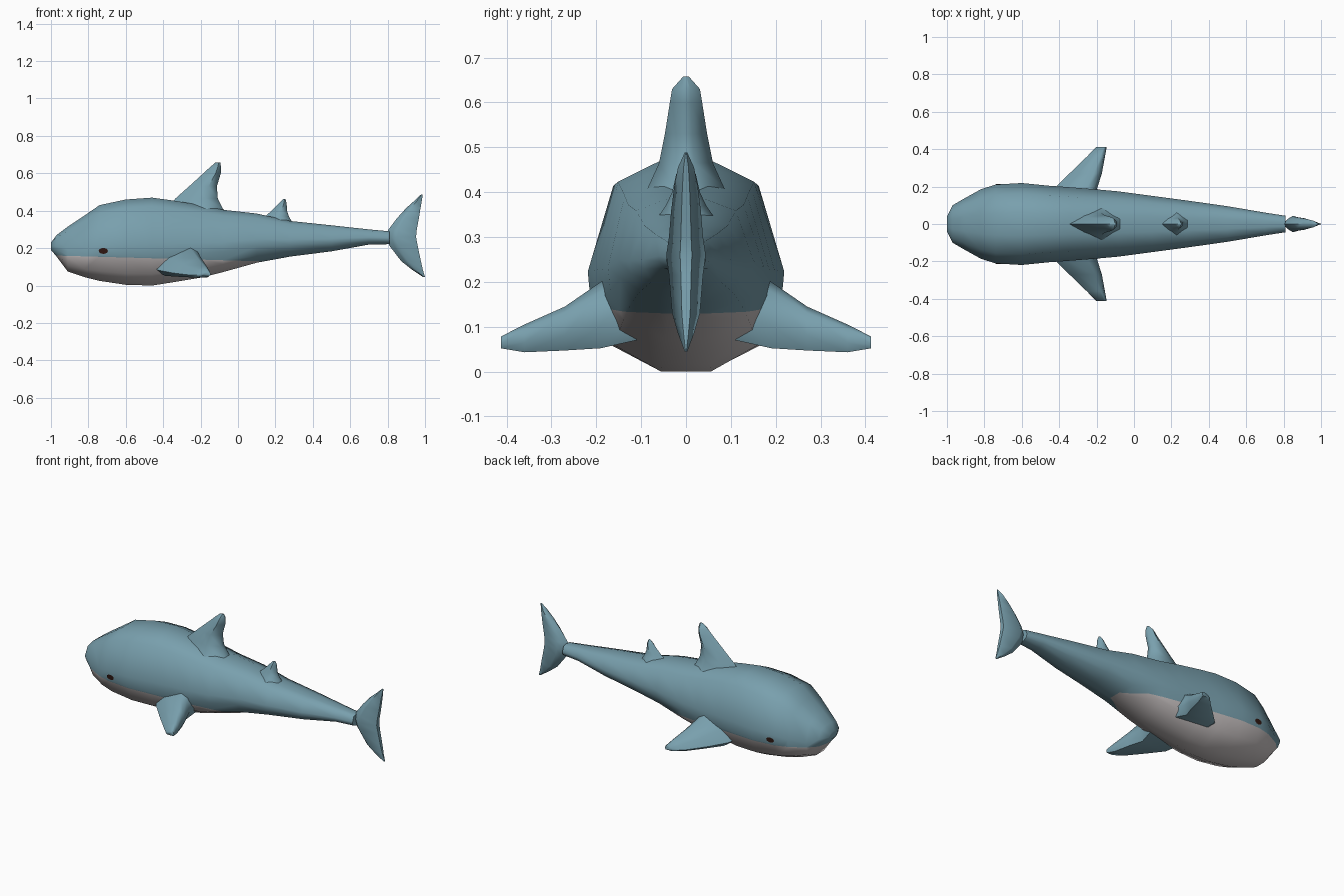
import bpy, bmesh, math
from mathutils import Vector
from mathutils.bvhtree import BVHTree


def material(name, rgb):
    m = bpy.data.materials.new(name)
    m.diffuse_color = (*rgb, 1)
    return m


blue = material("slate blue", (0.19, 0.35, 0.42))
white = material("belly grey", (0.58, 0.54, 0.54))
dark = material("eye dark", (0.03, 0.009, 0.006))


def loft(rings):
    """Skin a list of equal-length point rings and cap both ends."""
    bm = bmesh.new()
    vs = [[bm.verts.new(p) for p in r] for r in rings]
    n = len(vs[0])
    for a, b in zip(vs, vs[1:]):
        for i in range(n):
            j = (i + 1) % n
            bm.faces.new((a[i], a[j], b[j], b[i]))
    bm.faces.new(vs[0])
    bm.faces.new(vs[-1])
    bmesh.ops.recalc_face_normals(bm, faces=bm.faces)
    return bm


def finish(bm, name, mats, angle=60):
    me = bpy.data.meshes.new(name)
    bm.to_mesh(me)
    bm.free()
    ob = bpy.data.objects.new(name, me)
    bpy.context.collection.objects.link(ob)
    for m in mats:
        me.materials.append(m)
    bpy.ops.object.select_all(action='DESELECT')
    ob.select_set(True)
    bpy.context.view_layer.objects.active = ob
    bpy.ops.object.shade_smooth_by_angle(angle=math.radians(angle))
    return ob


# Body: stations of x, bottom z, top z, half width
stations = [
    (-1.0, 0.19, 0.23, 0.04), (-0.97, 0.155, 0.27, 0.10),
    (-0.91, 0.075, 0.315, 0.135), (-0.82, 0.045, 0.375, 0.185),
    (-0.74, 0.025, 0.43, 0.211), (-0.60, 0.004, 0.46, 0.219),
    (-0.46, 0.0, 0.47, 0.205), (-0.35, 0.017, 0.455, 0.197),
    (-0.20, 0.042, 0.43, 0.185), (-0.08, 0.072, 0.405, 0.174),
    (0.10, 0.122, 0.385, 0.15), (0.28, 0.155, 0.345, 0.126),
    (0.50, 0.183, 0.322, 0.095), (0.70, 0.219, 0.30, 0.061),
    (0.81, 0.221, 0.29, 0.044)]
half = [(0.27, 0), (0.80, 0.13), (0.97, 0.33), (1.0, 0.48), (0.74, 0.90), (0.28, 1.0)]
section = half + [(-y, z) for y, z in reversed(half)]
bm = loft([[(x, y * w, b + z * (t - b)) for y, z in section] for x, b, t, w in stations])

# Belly colour: cut along a slightly sloping plane
point, normal = Vector((-0.43, 0, 0.145)), Vector((0.028, 0, 1))
bmesh.ops.bisect_plane(bm, geom=bm.verts[:] + bm.edges[:] + bm.faces[:],
                       plane_co=point, plane_no=normal)
for f in bm.faces:
    f.material_index = int((f.calc_center_median() - point).dot(normal) < 0)
tree = BVHTree.FromBMesh(bm)
finish(bm, "body", [blue, white])


# Upright fins: sections of z, front x, back x, half thickness
def upright_fin(name, rows, widest):
    prof = [(0, 0), (widest * 0.5, 0.62), (widest, 1), (1, 0.3),
            (1, -0.3), (widest, -1), (widest * 0.5, -0.62)]
    finish(loft([[(a + u * (b - a), v * w, z) for u, v in prof]
                 for z, a, b, w in rows]), name, [blue])


upright_fin("dorsal_fin", [
    (0.36, -0.40, -0.04, 0.12), (0.41, -0.38, -0.08, 0.085),
    (0.465, -0.335, -0.108, 0.06), (0.53, -0.262, -0.113, 0.047),
    (0.60, -0.185, -0.092, 0.036), (0.63, -0.153, -0.09, 0.031),
    (0.658, -0.12, -0.095, 0.006)], 0.7)
upright_fin("rear_dorsal_fin", [
    (0.32, 0.10, 0.30, 0.08), (0.37, 0.145, 0.272, 0.045),
    (0.40, 0.18, 0.262, 0.031), (0.44, 0.218, 0.26, 0.022),
    (0.462, 0.24, 0.254, 0.006)], 0.65)
upright_fin("tail_fin", [
    (0.045, 0.99, 1.0, 0.003), (0.085, 0.93, 0.988, 0.018),
    (0.13, 0.873, 0.978, 0.031), (0.215, 0.808, 0.96, 0.038),
    (0.26, 0.795, 0.952, 0.044), (0.30, 0.805, 0.956, 0.038),
    (0.36, 0.85, 0.967, 0.033), (0.415, 0.90, 0.976, 0.026),
    (0.455, 0.945, 0.983, 0.018), (0.488, 0.98, 0.988, 0.003)], 0.35)

# Pectoral fins: sections of y, front x, back x, low z, high z
pectoral = [(0.11, -0.47, -0.18, 0.07, 0.22), (0.19, -0.425, -0.197, 0.052, 0.20),
            (0.27, -0.345, -0.172, 0.047, 0.145), (0.36, -0.252, -0.155, 0.043, 0.105),
            (0.413, -0.2, -0.146, 0.052, 0.078)]
shape = [(0, 0.2), (0.25, 0.65), (0.75, 1), (0.92, 0.85), (1, 0.35), (0.9, 0), (0.15, 0)]
# Eyes: thin discs laid on the body surface
for side, label in ((1, "left"), (-1, "right")):
    finish(loft([[(a + u * (b - a), side * y, lo + v * (hi - lo)) for u, v in shape]
                 for y, a, b, lo, hi in pectoral]), "pectoral_fin_" + label, [blue])
    eye = bmesh.new()
    ring = []
    for i in range(12):
        t = math.tau * i / 12
        p = Vector((-0.72 + 0.025 * math.cos(t), side, 0.185 + 0.016 * math.sin(t)))
        hit = tree.ray_cast(p, Vector((0, -side, 0)))[0]
        ring.append(eye.verts.new(hit + Vector((0, side * 0.004, 0))))
    eye.faces.new(ring if side < 0 else ring[::-1])
    finish(eye, "eye_" + label, [dark])
